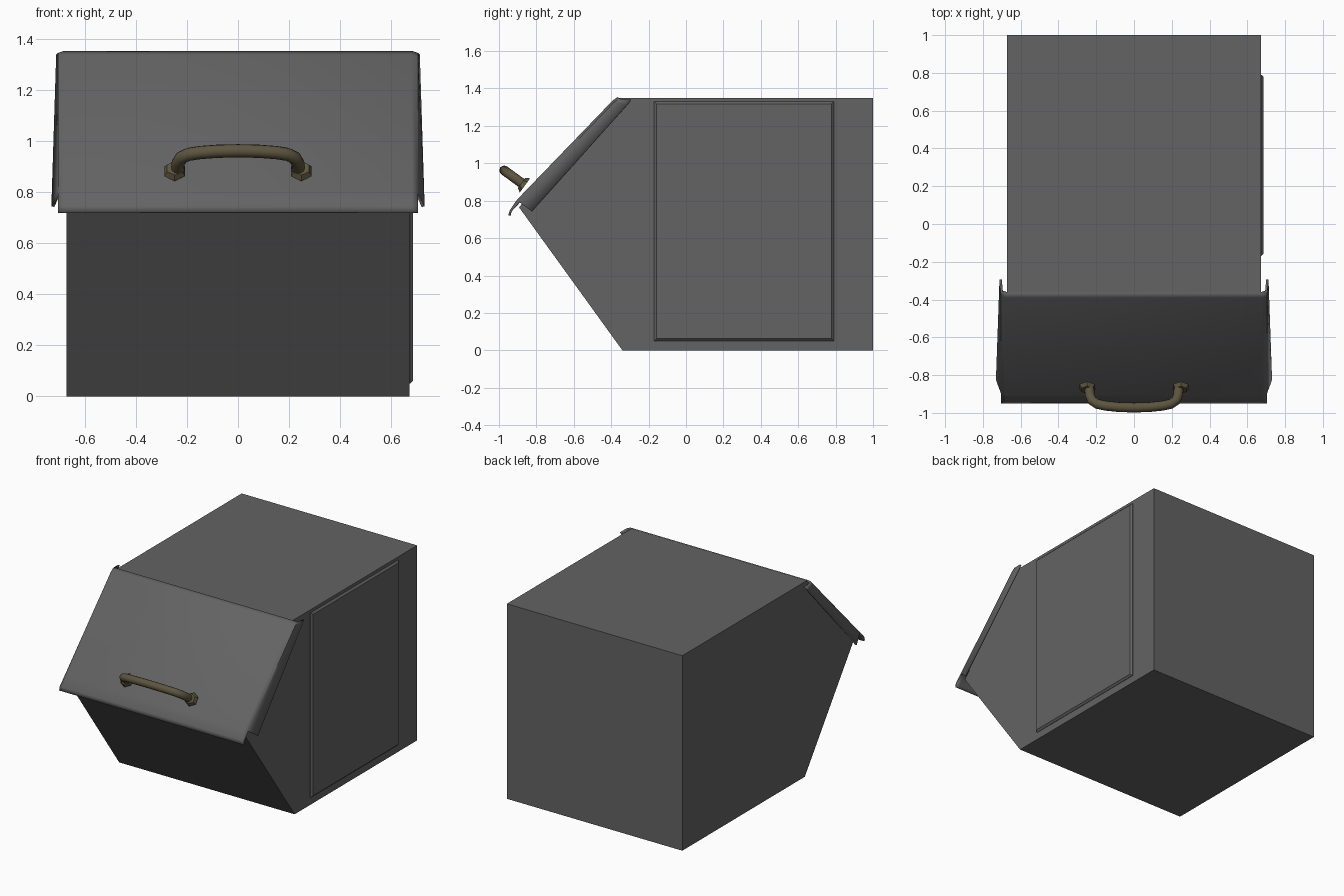
import bpy, bmesh, math
from mathutils import Vector

if "Cube" in bpy.data.objects:
    bpy.data.objects.remove(bpy.data.objects["Cube"])


def material(name, col):
    m = bpy.data.materials.new(name)
    m.diffuse_color = (*col, 1)
    m.use_nodes = True
    m.node_tree.nodes["Principled BSDF"].inputs["Base Color"].default_value = m.diffuse_color
    return m


GREY = material("dark grey metal", (0.125, 0.125, 0.125))
BRASS = material("aged brass", (0.11, 0.09, 0.05))


def make(name, bm, mat, angle=40):
    me = bpy.data.meshes.new(name)
    bm.to_mesh(me)
    bm.free()
    ob = bpy.data.objects.new(name, me)
    bpy.context.collection.objects.link(ob)
    me.materials.append(mat)
    bpy.ops.object.select_all(action='DESELECT')
    ob.select_set(True)
    bpy.context.view_layer.objects.active = ob
    bpy.ops.object.shade_smooth_by_angle(angle=math.radians(angle))
    return ob


# Bin body: five-sided side profile extruded across x
profile = [(1, 0), (1, 1.35), (-0.37, 1.35), (-0.893, 0.765), (-0.34, 0)]
bm = bmesh.new()
face = bm.faces.new([bm.verts.new((-0.672, y, z)) for y, z in profile])
ext = bmesh.ops.extrude_face_region(bm, geom=[face])
bmesh.ops.translate(bm, vec=(1.344, 0, 0),
                    verts=[g for g in ext["geom"] if isinstance(g, bmesh.types.BMVert)])
bmesh.ops.recalc_face_normals(bm, faces=bm.faces)
make("bin_body", bm, GREY)

# Raised access panel, right side only
bm = bmesh.new()
bmesh.ops.create_cube(bm, size=1)
bmesh.ops.scale(bm, vec=(0.03, 0.96, 1.28), verts=bm.verts)
bmesh.ops.translate(bm, vec=(0.671, 0.31, 0.69), verts=bm.verts)
outer = [e for e in bm.edges if all(v.co.x > 0.68 for v in e.verts)]
bmesh.ops.bevel(bm, geom=outer, offset=0.012, segments=1, affect='EDGES')
make("side_panel", bm, GREY, 30)

# Lid: folded sheet with flared side flanges and a drip lip
rows = [(-0.365, 1.354), (-0.39, 1.338), (-0.904, 0.805), (-0.943, 0.748), (-0.95, 0.722)]
flange = [(0.712, -0.294, 1.34), (0.713, -0.318, 1.31), (0.731, -0.825, 0.744)]
inward = Vector((0, 0.72, -0.69))
bm = bmesh.new()
grid = []
for i, (y, z) in enumerate(rows):
    p = Vector((0, y, z))
    drop = 0.012 if i < 3 else 0
    half = [p + Vector((0.68, 0, 0)), p + Vector((0.705, 0, 0)) + inward * drop]
    if i < 3:
        half.append(Vector(flange[i]))
    line = [Vector((-v.x, v.y, v.z)) for v in reversed(half)] + half
    line = [bm.verts.new(v) for v in line]
    grid.append(line if i < 3 else [None] + line + [None])
for a, b in zip(grid, grid[1:]):
    for j in range(5):
        quad = [a[j], b[j], b[j + 1], a[j + 1]]
        if None not in quad:
            bm.faces.new(quad)
bm.normal_update()
if sum(f.normal.y for f in bm.faces) > 0:
    bmesh.ops.reverse_faces(bm, faces=bm.faces)
lid = make("lid", bm, GREY, 40)
sol = lid.modifiers.new("thickness", 'SOLIDIFY')
sol.thickness = 0.012
sol.offset = -1

# Pull handle: round bar swept along an arched path, standing off the lid
base = Vector((0, -0.866, 0.885))
out = Vector((0, -0.81, 0.59)).normalized()
up = Vector((1, 0, 0)).cross(out)
half = [(0.236, 0.0), (0.234, 0.05), (0.222, 0.085), (0.195, 0.107),
        (0.15, 0.119), (0.08, 0.128)]
path = [(-x, d) for x, d in half] + [(0, 0.131)] + half[::-1]
bm = bmesh.new()
rings = []
for i, (x, d) in enumerate(path):
    a, b = path[max(i - 1, 0)], path[min(i + 1, len(path) - 1)]
    tan = (Vector((b[0] - a[0], 0, 0)) + out * (b[1] - a[1])).normalized()
    side = up.cross(tan).normalized()
    c = base + out * d + Vector((x, 0, 0))
    ring = []
    for k in range(12):
        t = math.tau * k / 12
        ring.append(bm.verts.new(c + side * 0.026 * math.cos(t) + up * 0.026 * math.sin(t)))
    rings.append(ring)
for r, s in zip(rings, rings[1:]):
    for k in range(12):
        bm.faces.new([r[k], r[(k + 1) % 12], s[(k + 1) % 12], s[k]])
bm.faces.new(rings[0])
bm.faces.new(rings[-1])
bmesh.ops.recalc_face_normals(bm, faces=bm.faces)
make("handle_bar", bm, BRASS, 50)

# Six-sided mounting feet
for name, s in (("handle_foot_left", -1), ("handle_foot_right", 1)):
    bm = bmesh.new()
    bmesh.ops.create_cone(bm, cap_ends=True, segments=6, radius1=0.047, radius2=0.034, depth=0.022)
    rot = out.to_track_quat('Z', 'Y').to_matrix()
    bmesh.ops.rotate(bm, cent=(0, 0, 0), matrix=rot, verts=bm.verts)
    bmesh.ops.translate(bm, vec=base + out * 0.005 + Vector((0.248 * s, 0, 0)), verts=bm.verts)
    make(name, bm, BRASS, 30)
